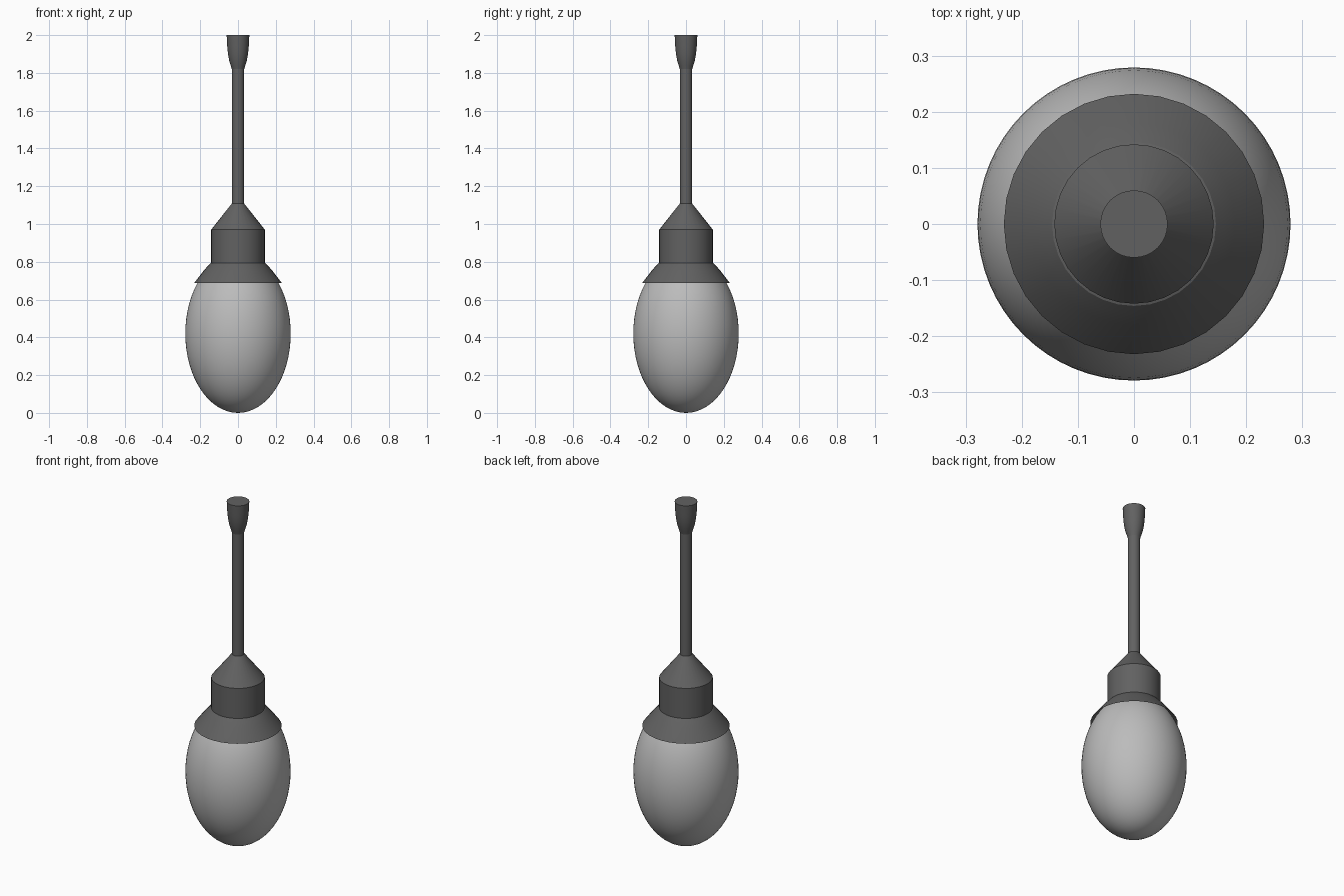
import bpy, bmesh, math

if "Cube" in bpy.data.objects:
    bpy.data.objects.remove(bpy.data.objects["Cube"])


def material(name, v):
    m = bpy.data.materials.new(name)
    m.diffuse_color = (v, v, v, 1)
    m.use_nodes = True
    m.node_tree.nodes["Principled BSDF"].inputs["Base Color"].default_value = m.diffuse_color
    return m


dark = material("dark_grey", 0.12)
light = material("light_grey", 0.5)


def lathe(name, profile, mat, segments=32, angle=30):
    """Revolve an (r, z) profile around the z axis."""
    bm = bmesh.new()
    verts = [bm.verts.new((r, 0, z)) for r, z in profile]
    edges = [bm.edges.new(pair) for pair in zip(verts, verts[1:])]
    bmesh.ops.spin(bm, geom=verts + edges, cent=(0, 0, 0), axis=(0, 0, 1),
                   angle=math.tau, steps=segments)
    bmesh.ops.remove_doubles(bm, verts=bm.verts, dist=1e-5)
    bmesh.ops.recalc_face_normals(bm, faces=bm.faces)
    mesh = bpy.data.meshes.new(name)
    bm.to_mesh(mesh)
    bm.free()
    mesh.materials.append(mat)
    ob = bpy.data.objects.new(name, mesh)
    bpy.context.collection.objects.link(ob)
    bpy.ops.object.select_all(action='DESELECT')
    ob.select_set(True)
    bpy.context.view_layer.objects.active = ob
    bpy.ops.object.shade_smooth_by_angle(angle=math.radians(angle))
    return ob


# Egg-shaped glass bulb
N = 32
bulb = [(0.279 * math.sin(math.pi * i / N), 0.42 - 0.42 * math.cos(math.pi * i / N))
        for i in range(N + 1)]
lathe("glass_bulb", bulb, light, 64)

# Flared collar, an open skirt over the bulb
lathe("collar", [(0.232, 0.688), (0.18, 0.755), (0.16, 0.778), (0.146, 0.793), (0.139, 0.795)], dark)

# Socket with conical cap
lathe("socket", [(0, 0.79), (0.142, 0.79), (0.142, 0.97), (0.033, 1.108), (0, 1.108)], dark)

# Thin hanging rod
lathe("rod", [(0, 1.1), (0.033, 1.1), (0.033, 1.84), (0, 1.84)], dark)

# Flared ceiling end
lathe("ceiling_end", [(0, 1.82), (0.033, 1.82), (0.038, 1.838), (0.046, 1.862), (0.053, 1.9),
                      (0.057, 1.94), (0.06, 2.0), (0, 2.0)], dark)
